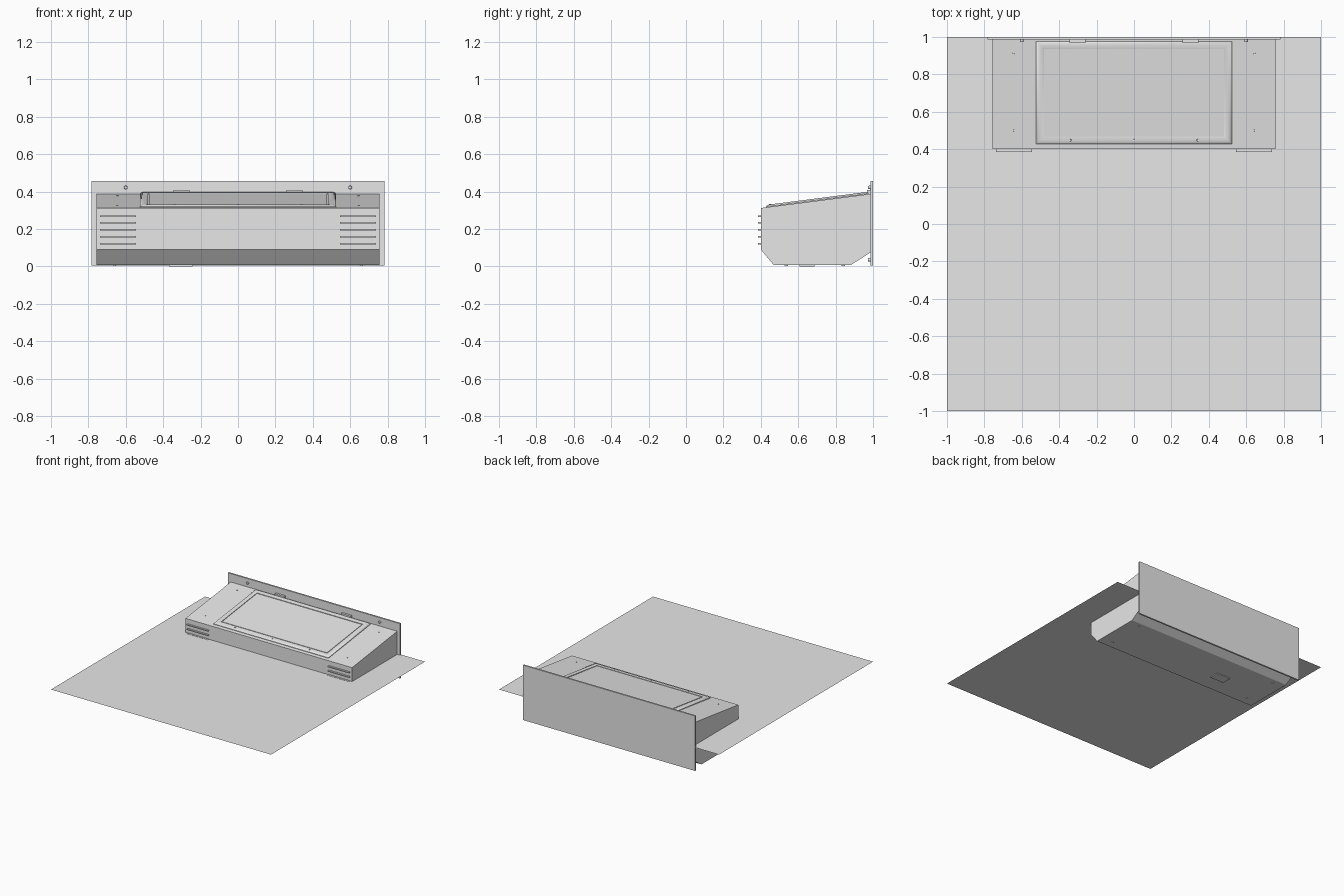
import bpy, bmesh, math

if "Cube" in bpy.data.objects:
    bpy.data.objects.remove(bpy.data.objects["Cube"])

grey = bpy.data.materials.new("light_grey")
grey.diffuse_color = (0.8, 0.8, 0.8, 1)
grey.use_nodes = True
grey.node_tree.nodes["Principled BSDF"].inputs["Base Color"].default_value = grey.diffuse_color

SLOPE = (0.387 - 0.312) / (0.985 - 0.40)


def top_z(y, h=0.0):
    """Height of the sloping casing top at depth y, plus an offset."""
    return 0.312 + SLOPE * (y - 0.40) + h


def finish(name, bm, smooth=False):
    bmesh.ops.recalc_face_normals(bm, faces=bm.faces)
    mesh = bpy.data.meshes.new(name)
    bm.to_mesh(mesh)
    bm.free()
    mesh.materials.append(grey)
    ob = bpy.data.objects.new(name, mesh)
    bpy.context.collection.objects.link(ob)
    if smooth:
        bpy.ops.object.select_all(action='DESELECT')
        ob.select_set(True)
        bpy.context.view_layer.objects.active = ob
        bpy.ops.object.shade_smooth_by_angle(angle=math.radians(35))
    return ob


def box(name, x0, x1, y0, y1, z0, z1):
    bm = bmesh.new()
    bmesh.ops.create_cube(bm, size=1)
    for v in bm.verts:
        v.co = (x1 if v.co.x > 0 else x0,
                y1 if v.co.y > 0 else y0,
                z1 if v.co.z > 0 else z0)
    return finish(name, bm)


def disc(name, loc, r, depth, axis='Z'):
    bm = bmesh.new()
    bmesh.ops.create_cone(bm, cap_ends=True, segments=16, radius1=r,
                          radius2=r * 0.85, depth=depth)
    ob = finish(name, bm, True)
    ob.location = loc
    if axis == 'Y':
        ob.rotation_euler.x = math.pi / 2
    return ob


# Flat sheet that the casing passes through
bm = bmesh.new()
bm.faces.new([bm.verts.new((x, y, 0.197))
              for x, y in ((-1, -1), (1, -1), (1, 1), (-1, 1))])
sheet = finish("flat_sheet", bm)
if sheet.data.polygons[0].normal.z < 0:
    sheet.data.flip_normals()

# Casing: side profile extruded across the width
profile = [(0.40, 0.312), (0.40, 0.09), (0.47, 0.006),
           (0.88, 0.006), (0.987, 0.075), (0.987, top_z(0.987))]
bm = bmesh.new()
face = bm.faces.new([bm.verts.new((-0.757, y, z)) for y, z in profile])
ext = bmesh.ops.extrude_face_region(bm, geom=[face])
for v in ext["geom"]:
    if isinstance(v, bmesh.types.BMVert):
        v.co.x = 0.757
finish("casing", bm)

# Mounting plate behind the casing
box("back_plate", -0.783, 0.783, 0.986, 1.0, 0.005, 0.456)

# Lid: nested rectangles (inset, height) with rounded rim and sunken panel
rings = [(0, -0.004), (0, 0.004), (0.004, 0.009), (0.012, 0.012),
         (0.022, 0.013), (0.034, 0.012), (0.041, 0.010),
         (0.041, 0.005), (0.047, 0.005), (0.047, 0.009)]
bm = bmesh.new()
loops = []
for inset, h in rings:
    x, y0, y1 = 0.523 - inset, 0.428 + inset, 0.976 - inset
    loops.append([bm.verts.new((px, py, top_z(py, h)))
                  for px, py in ((-x, y0), (x, y0), (x, y1), (-x, y1))])
for a, b in zip(loops, loops[1:]):
    for i in range(4):
        j = (i + 1) % 4
        bm.faces.new((a[i], a[j], b[j], b[i]))
bm.faces.new(loops[-1])
finish("lid", bm, True)

# Small studs along the front rim of the lid
for x in (-0.34, 0, 0.34):
    disc("lid_stud", (x, 0.448, top_z(0.448, 0.013)), 0.006, 0.006)

for s in (-1, 1):
    # Hinges at the rear of the lid
    box("hinge", s * 0.302 - 0.043, s * 0.302 + 0.043, 0.968, 0.987, 0.385, 0.408)
    # Front ventilation slats
    xs = sorted((s * 0.545, s * 0.738))
    for i in range(5):
        z = 0.121 + i * 0.037
        box("vent_slat", xs[0], xs[1], 0.386, 0.402, z - 0.004, z + 0.004)
    # Mounting bolts on the plate
    for z in (0.422, 0.035):
        disc("plate_bolt", (s * 0.60, 0.980, z), 0.010, 0.016, 'Y')
    # Screws on the casing top and feet underneath
    for y in (0.50, 0.91):
        disc("top_screw", (s * 0.645, y, top_z(y, 0.001)), 0.005, 0.004)
    for y in (0.535, 0.84):
        disc("bottom_screw", (s * 0.66, y, 0.004), 0.010, 0.006)

# Small cover plate underneath
box("bottom_plate", -0.368, -0.242, 0.607, 0.688, 0.0, 0.007)
